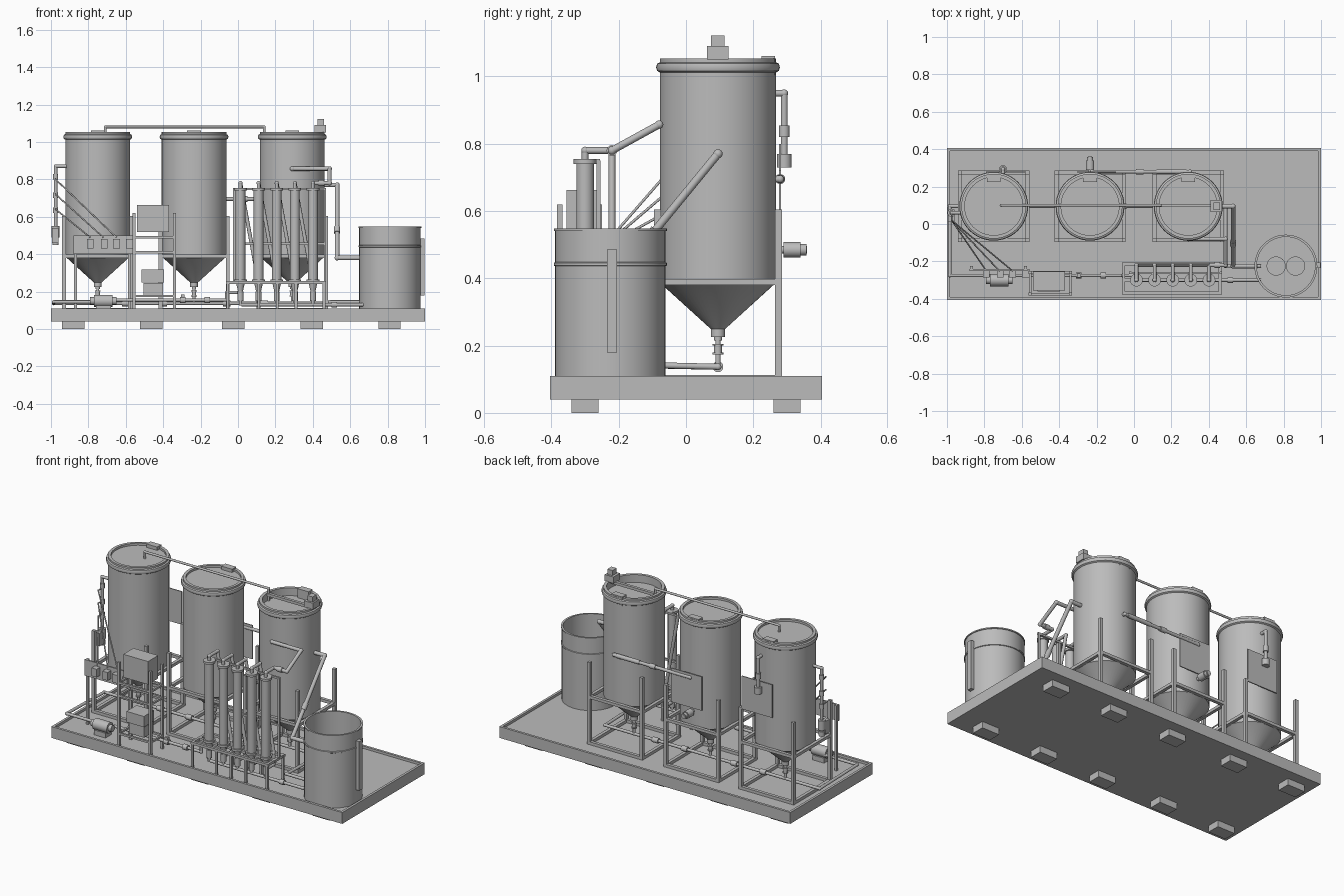
import bpy, bmesh, math
from mathutils import Vector, Matrix

steel = bpy.data.materials.new("plain_grey_steel")
steel.diffuse_color = (0.5, 0.5, 0.5, 1)


def finish(name, bm, smooth=True):
    me = bpy.data.meshes.new(name)
    bm.to_mesh(me)
    bm.free()
    me.materials.append(steel)
    ob = bpy.data.objects.new(name, me)
    bpy.context.collection.objects.link(ob)
    if smooth:
        bpy.ops.object.select_all(action='DESELECT')
        ob.select_set(True)
        bpy.context.view_layer.objects.active = ob
        bpy.ops.object.shade_smooth_by_angle(angle=math.radians(35))
    return ob


def boxes(name, ranges):
    """One object from several (x0, x1, y0, y1, z0, z1) boxes."""
    bm = bmesh.new()
    for x0, x1, y0, y1, z0, z1 in ranges:
        m = Matrix.Translation(((x0 + x1) / 2, (y0 + y1) / 2, (z0 + z1) / 2))
        bmesh.ops.create_cube(bm, size=1, matrix=m @ Matrix.Diagonal((x1 - x0, y1 - y0, z1 - z0, 1)))
    return finish(name, bm, False)


def add_rod(bm, a, b, r, r2=None, n=14):
    a, b = Vector(a), Vector(b)
    d = b - a
    m = Matrix.Translation((a + b) / 2) @ d.to_track_quat('Z', 'Y').to_matrix().to_4x4()
    bmesh.ops.create_cone(bm, cap_ends=True, segments=n, radius1=r,
                          radius2=r if r2 is None else r2, depth=d.length, matrix=m)


def pipe(name, pts, r, fittings=()):
    """Straight runs with rounded elbows; fittings are (a, b, radius) collars."""
    bm = bmesh.new()
    for a, b in zip(pts, pts[1:]):
        add_rod(bm, a, b, r)
    for p in pts[1:-1]:
        bmesh.ops.create_uvsphere(bm, u_segments=14, v_segments=8, radius=r * 1.15,
                                  matrix=Matrix.Translation(p))
    for a, b, fr in fittings:
        add_rod(bm, a, b, fr)
    return finish(name, bm)


def lathe(name, profile, x, y, n=48):
    bm = bmesh.new()
    vs = [bm.verts.new((x + r, y, z)) for r, z in profile]
    es = [bm.edges.new(p) for p in zip(vs, vs[1:])]
    bmesh.ops.spin(bm, geom=vs + es, cent=(x, y, 0), axis=(0, 0, 1), angle=math.tau, steps=n)
    bmesh.ops.remove_doubles(bm, verts=bm.verts, dist=1e-5)
    bmesh.ops.recalc_face_normals(bm, faces=bm.faces)
    return finish(name, bm)


# Skid tray with raised rim and two rows of feet
X, Y, T = 1.0, 0.405, 0.015
boxes("skid_base", [(-X, X, -Y, Y, 0.04, 0.095)])
boxes("skid_rim", [(-X, X, -Y, -Y + T, 0.095, 0.11), (-X, X, Y - T, Y, 0.095, 0.11),
                   (-X, -X + T, -Y + T, Y - T, 0.095, 0.11), (X - T, X, -Y + T, Y - T, 0.095, 0.11)])
boxes("skid_feet", [(x - 0.06, x + 0.06, s * 0.3 - 0.04, s * 0.3 + 0.04, 0, 0.04)
                    for x in (-0.88, -0.465, -0.025, 0.395, 0.81) for s in (-1, 1)])

# Three conical-bottom tanks, each with frame, drain and hatch
TY, R = 0.095, 0.173
for i, x in enumerate((-0.75, -0.235, 0.29)):
    lid = 1.04 if i < 2 else 1.005
    lathe(f"tank_{i+1}", [(0, 0.25), (0.022, 0.25), (0.165, 0.38), (R, 0.385), (R, 1.012),
                          (0.181, 1.017), (0.184, 1.027), (0.181, 1.038), (R, 1.042), (R, 1.053),
                          (0.155, 1.053), (0.155, lid), (0, lid)], x, TY)
    drain = bmesh.new()
    for z0, z1, r in ((0.225, 0.257, 0.021), (0.215, 0.226, 0.012), (0.2, 0.205, 0.016),
                      (0.18, 0.2, 0.012), (0.173, 0.18, 0.016), (0.13, 0.215, 0.008)):
        add_rod(drain, (x, TY, z0), (x, TY, z1), r)
    finish(f"tank_drain_{i+1}", drain)
    boxes(f"tank_hatch_{i+1}", [(x - 0.037, x + 0.037, 0.225, 0.265, lid, 1.061)])
    w, t = 0.19, 0.01
    parts = [(x + sx * (w - t) - t, x + sx * (w - t) + t, TY + sy * (w - t) - t,
              TY + sy * (w - t) + t, 0.095, 0.605) for sx in (-1, 1) for sy in (-1, 1)]
    for z in (0.095, 0.38):
        for s in (-1, 1):
            c = s * (w - t)
            parts += [(x - w, x + w, TY + c - t, TY + c + t, z, z + 0.018),
                      (x + c - t, x + c + t, TY - w, TY + w, z, z + 0.018)]
    boxes(f"tank_frame_{i+1}", parts)

# Rear nameplates without lettering
boxes("rear_plates", [(-0.79, -0.58, 0.276, 0.282, 0.595, 0.80), (-0.305, -0.095, 0.276, 0.282, 0.51, 0.72)])

# Overhead transfer pipe and mixer on the third tank
pipe("overhead_pipe", [(-0.71, 0.1, 1.03), (-0.71, 0.1, 1.08), (0.14, 0.1, 1.08), (0.14, 0.1, 1.0)], 0.007)
boxes("mixer_bridge", [(0.13, 0.46, 0.09, 0.108, 1.035, 1.052)])
boxes("mixer_motor", [(0.41, 0.47, 0.063, 0.127, 1.05, 1.09), (0.425, 0.46, 0.075, 0.115, 1.09, 1.122)])

# Rear plumbing
pipe("rear_transfer_pipe", [(-0.225, 0.255, 0.695), (-0.225, 0.28, 0.695), (0.3, 0.28, 0.695), (0.3, 0.255, 0.695)],
     0.010, [((0.01, 0.28, 0.695), (0.05, 0.28, 0.695), 0.015), ((0.12, 0.28, 0.695), (0.28, 0.28, 0.695), 0.013)])
pipe("rear_overflow", [(-0.7, 0.25, 0.95), (-0.7, 0.292, 0.95), (-0.7, 0.292, 0.73)], 0.01,
     [((-0.7, 0.292, 0.82), (-0.7, 0.292, 0.855), 0.016), ((-0.7, 0.292, 0.73), (-0.7, 0.292, 0.77), 0.022)])
pipe("rear_tank_heater", [(-0.235, 0.25, 0.485), (-0.235, 0.36, 0.485)], 0.011,
     [((-0.235, 0.29, 0.485), (-0.235, 0.34, 0.485), 0.023), ((-0.235, 0.34, 0.485), (-0.235, 0.358, 0.485), 0.017)])

# Left side feed pipe with valves and sampling tubes
LX, LY = -0.975, 0.06
pipe("side_feed_pipe", [(-0.9, LY, 0.87), (LX, LY, 0.87), (LX, LY, 0.45)], 0.009,
     [((LX, LY, z), (LX, LY, z + h), r) for z, h, r in
      ((0.8, 0.03, 0.014), (0.7, 0.03, 0.014), (0.62, 0.03, 0.014), (0.49, 0.06, 0.022), (0.45, 0.03, 0.017))])
boxes("side_valve_bodies", [(-0.995, -0.96, 0.01, 0.05, 0.46, 0.54)])
for k, (z, x) in enumerate(((0.8, -0.65), (0.72, -0.72), (0.64, -0.79))):
    pipe(f"sample_tube_{k+1}", [(LX, LY, z), (LX, 0.02, z), (x, -0.25, 0.49)], 0.004)

# Instrument board and control cabinet on its stand
boxes("instrument_board", [(-0.88, -0.56, -0.25, -0.24, 0.4, 0.5)])
boxes("instruments", [(x - 0.018, x + 0.018, -0.285, -0.25, 0.43, 0.48) for x in (-0.79, -0.715, -0.65, -0.58)])
boxes("instrument_posts", [(x - 0.008, x + 0.008, -0.24, -0.225, 0.095, 0.5) for x in (-0.87, -0.58)])
stand = [(x - 0.008, x + 0.008, y - 0.008, y + 0.008, 0.095, 0.62) for x in (-0.555, -0.34) for y in (-0.375, -0.258)]
for z in (0.17, 0.405, 0.485):
    stand += [(-0.56, -0.335, y - 0.006, y + 0.006, z, z + 0.012) for y in (-0.375, -0.258)]
    stand += [(x - 0.006, x + 0.006, -0.375, -0.258, z, z + 0.012) for x in (-0.555, -0.34)]
boxes("cabinet_stand", stand)
boxes("control_cabinet", [(-0.54, -0.37, -0.355, -0.255, 0.52, 0.663)])
boxes("lower_cabinets", [(-0.515, -0.395, -0.36, -0.26, 0.25, 0.317), (-0.505, -0.4, -0.35, -0.26, 0.18, 0.245)])

# Feed pump and floor pipework
pump = bmesh.new()
add_rod(pump, (-0.77, -0.3, 0.15), (-0.67, -0.3, 0.15), 0.033, n=24)
add_rod(pump, (-0.79, -0.3, 0.15), (-0.65, -0.3, 0.15), 0.02, n=24)
finish("feed_pump", pump)
boxes("pump_mount", [(-0.76, -0.68, -0.33, -0.27, 0.095, 0.125)])
pipe("front_floor_pipe", [(-0.75, TY, 0.137), (-0.985, TY, 0.137), (-0.985, -0.275, 0.145), (-0.76, -0.275, 0.145)], 0.009)
pipe("pump_outlet_pipe", [(-0.66, -0.275, 0.155), (-0.06, -0.275, 0.155), (-0.06, -0.275, 0.195), (0.02, -0.275, 0.195)], 0.009,
     [((x, -0.275, 0.155), (x + 0.03, -0.275, 0.155), 0.017) for x in (-0.31, -0.18)])
boxes("floor_valve_handle", [(-0.305, -0.285, -0.285, -0.265, 0.16, 0.185)])
pipe("tank_floor_pipe", [(-0.75, TY, 0.137), (0.49, TY, 0.137), (0.49, -0.225, 0.145), (0.68, -0.225, 0.145)], 0.009,
     [((x, TY, 0.137), (x + 0.04, TY, 0.137), 0.016) for x in (-0.62, -0.42, -0.08, 0.12)])
pipe("drain_line", [(0.02, -0.3, 0.13), (0.68, -0.3, 0.13)], 0.009, [((0.5, -0.3, 0.13), (0.53, -0.3, 0.13), 0.015)])

# Row of five filter columns with elbows and slanted return tubes
FX = [0.013 + 0.097 * k for k in range(5)]
FY = -0.3
for k, x in enumerate(FX):
    col = bmesh.new()
    add_rod(col, (x, FY, 0.25), (x, FY, 0.75), 0.026, n=24)
    for z in (0.25, 0.74):
        add_rod(col, (x, FY, z), (x, FY, z + 0.014), 0.034, n=24)
    add_rod(col, (x, FY, 0.2), (x, FY, 0.25), 0.013, 0.024, n=20)
    add_rod(col, (x, FY, 0.15), (x, FY, 0.2), 0.016)
    add_rod(col, (x, FY, 0.125), (x, FY, 0.15), 0.009)
    finish(f"filter_column_{k+1}", col)
    end = [(FX[k + 1], -0.22, 0.25), (FX[k + 1], -0.22, 0.18), (FX[k + 1], FY, 0.18)] if k < 4 else []
    pipe(f"filter_elbow_{k+1}", [(x, FY, 0.74), (x, FY, 0.78), (x, -0.22, 0.78)] + end, 0.010)

# Filter rack
rack = [(x - 0.007, x + 0.007, y - 0.007, y + 0.007, 0.095, 0.25)
        for x in (-0.055, 0.11, 0.21, 0.31, 0.46) for y in (-0.368, -0.215)]
rack += [(-0.063, 0.47, y - 0.008, y + 0.008, 0.24, 0.256) for y in (-0.368, -0.3, -0.215)]
rack += [(x - 0.007, x + 0.007, -0.368, -0.215, 0.24, 0.256) for x in (-0.055, 0.46)]
rack += [(x - 0.006, x + 0.006, -0.266, -0.254, 0.25, 0.75) for x in (-0.02, 0.465)]
rack += [(-0.026, 0.471, -0.268, -0.256, z, z + 0.012) for z in (0.45, 0.742)]
boxes("filter_rack", rack)

# Pipes from third tank to filters and to the barrel
pipe("tank_to_filter_pipe", [(0.29, -0.06, 0.857), (0.29, -0.08, 0.857), (0.49, -0.08, 0.857), (0.49, -0.22, 0.78), (0.4, -0.22, 0.78)],
     0.011, [((0.43, -0.22, 0.78), (0.46, -0.22, 0.78), 0.016)])
pipe("tank_to_barrel_pipe", [(0.45, 0.095, 0.77), (0.53, 0.095, 0.77), (0.53, -0.225, 0.38), (0.66, -0.225, 0.38)], 0.012,
     [((0.53, -0.09, 0.5445), (0.53, -0.115, 0.514), 0.016)])

# Open collection barrel with inner fittings and level gauge
BX, BY = 0.812, -0.225
lathe("barrel", [(0, 0.095), (0.164, 0.095), (0.164, 0.436), (0.168, 0.438), (0.168, 0.446), (0.164, 0.448),
                 (0.164, 0.54), (0.168, 0.541), (0.168, 0.548), (0.156, 0.548), (0.156, 0.13), (0, 0.13)], BX, BY)
inner = bmesh.new()
for s in (-1, 1):
    add_rod(inner, (BX + s * 0.052, BY, 0.125), (BX + s * 0.052, BY, 0.17), 0.051, n=32)
finish("barrel_inner_drums", inner)
boxes("barrel_level_gauge", [(0.974, 0.998, -0.235, -0.205, 0.18, 0.485)])
